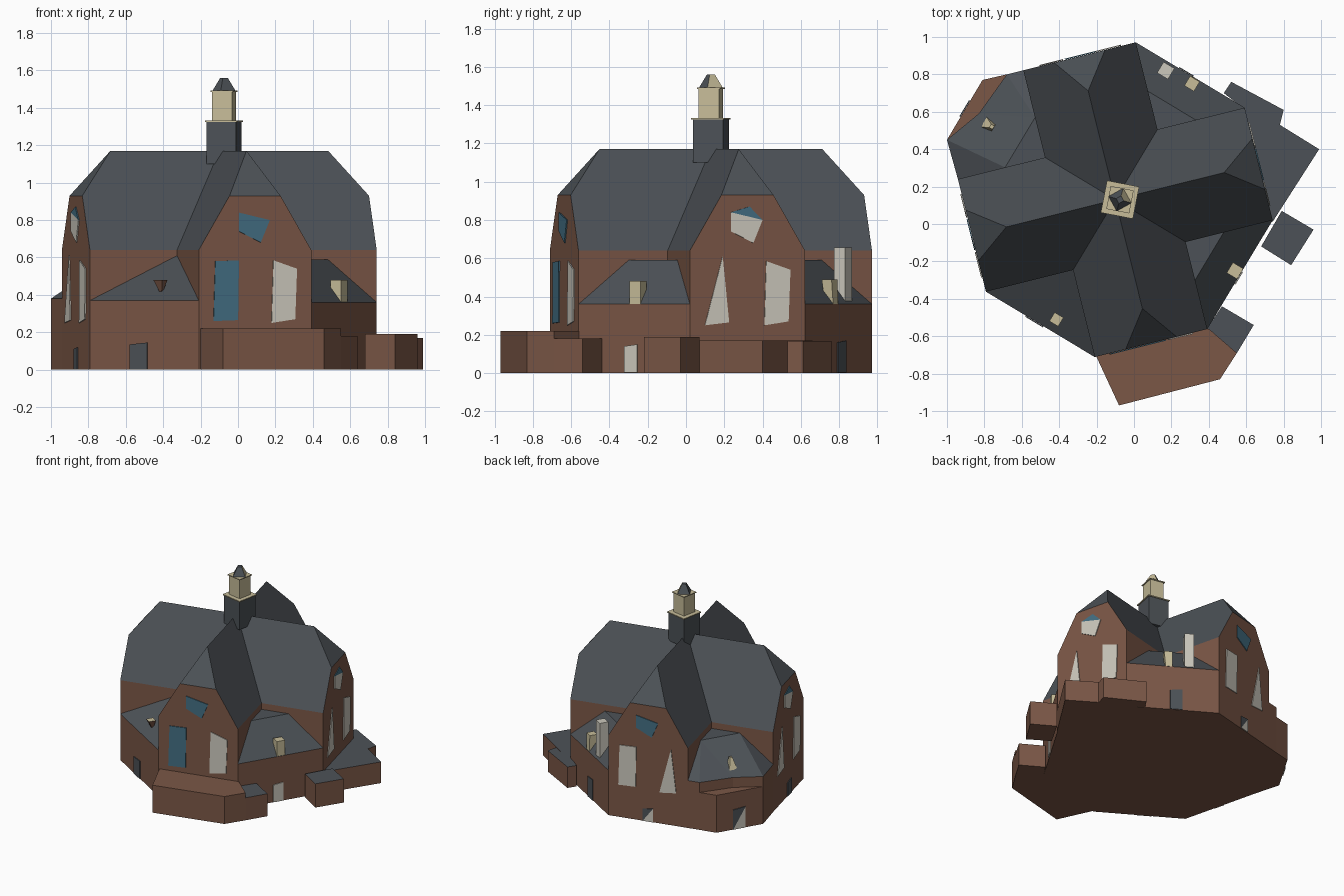
import bpy, bmesh, math
from mathutils import Vector as V

if "Cube" in bpy.data.objects:
    bpy.data.objects.remove(bpy.data.objects["Cube"])


def material(name, srgb):
    m = bpy.data.materials.new(name)
    m.diffuse_color = [((c + 0.055) / 1.055) ** 2.4 for c in srgb] + [1]
    m.use_nodes = True
    m.node_tree.nodes["Principled BSDF"].inputs["Base Color"].default_value = m.diffuse_color
    return m


MATS = [material("brick brown", (0.48, 0.34, 0.275)), material("slate grey", (0.30, 0.32, 0.34)),
        material("window white", (0.80, 0.785, 0.74)), material("cream", (0.78, 0.74, 0.60)),
        material("window blue", (0.26, 0.43, 0.51))]
BRICK, SLATE, WHITE, CREAM, BLUE = range(5)


def build(name, faces):
    """Mesh from (points, colour) faces with welded corners."""
    bm = bmesh.new()
    for pts, col in faces:
        bm.faces.new([bm.verts.new(p) for p in pts]).material_index = col
    bmesh.ops.remove_doubles(bm, verts=bm.verts, dist=1e-4)
    bmesh.ops.recalc_face_normals(bm, faces=bm.faces)
    me = bpy.data.meshes.new(name)
    bm.to_mesh(me)
    bm.free()
    for m in MATS:
        me.materials.append(m)
    ob = bpy.data.objects.new(name, me)
    bpy.context.collection.objects.link(ob)
    return ob


def up(p, z):
    return V((p[0], p[1], z))


def loft(name, low, high, col, top, sides=None):
    """Closed solid between two rings."""
    n = len(low)
    faces = [(low[::-1], col), (high, top)]
    for i in range(n):
        j = (i + 1) % n
        faces.append(([low[i], low[j], high[j], high[i]], sides[i] if sides else col))
    return build(name, faces)


def prism(name, pts, z0, z1, col, top):
    return loft(name, [up(p, z0) for p in pts], [up(p, z1) for p in pts], col, top)


def square(cx, cy, size, ang):
    r = size / math.sqrt(2)
    return [(cx + r * math.cos(ang + math.pi / 4 + i * math.pi / 2),
             cy + r * math.sin(ang + math.pi / 4 + i * math.pi / 2)) for i in range(4)]


def plate(name, P, Q, pts, col):
    """Thin pane on the wall P-Q; points are (distance from P, height)."""
    P, Q = up(P, 0), up(Q, 0)
    d = (Q - P).normalized()
    n = V((d.y, -d.x, 0))
    ring = [P + d * t + V((0, 0, z)) for t, z in pts]
    loft(name, [p + n * 0.001 for p in ring], [p + n * 0.007 for p in ring], col, col)


# Cross-shaped barn: four equal arms with clipped gables
C = V((-0.10, 0.13, 0))
LEN, HALF, EAVE, CLIP, RIDGE = 0.79, 0.31, 0.64, 0.93, 1.17
CLIPW = HALF * (RIDGE - CLIP) / (RIDGE - EAVE)


def arm(k, a, s, z=0):
    t = math.radians(14 + 90 * k)
    d, p = V((math.cos(t), math.sin(t), 0)), V((-math.sin(t), math.cos(t), 0))
    return C + d * a + p * s + V((0, 0, z))


faces, floor = [], []
for k in range(4):
    A = lambda a, s, z: arm(k, a, s, z)
    faces.append(([A(LEN, -HALF, 0), A(LEN, HALF, 0), A(LEN, HALF, EAVE), A(LEN, CLIPW, CLIP),
                   A(LEN, -CLIPW, CLIP), A(LEN, -HALF, EAVE)], BRICK))
    faces.append(([A(LEN, -CLIPW, CLIP), A(LEN, CLIPW, CLIP), A(0.60, 0, RIDGE)], SLATE))
    for s in (-1, 1):
        h = s * HALF
        faces.append(([A(HALF, h, 0), A(LEN, h, 0), A(LEN, h, EAVE), A(HALF, h, EAVE)], BRICK))
        faces.append(([A(0, 0, RIDGE), A(0.60, 0, RIDGE), A(LEN, s * CLIPW, CLIP),
                       A(LEN, h, EAVE), A(HALF, h, EAVE)], SLATE))
    floor += [A(LEN, -HALF, 0), A(LEN, HALF, 0), A(HALF, HALF, 0)]
faces.append((floor, BRICK))
build("cross_barn", faces)


# Low corner buildings between the arms
def corner(name, k, eave, top, reach, outer=()):
    I = arm(k, HALF, HALF)
    ring = [arm(k, LEN, HALF)] + [up(p, 0) for p in outer] + [arm(k, HALF, LEN)]
    R1, R2, T = arm(k, reach, HALF, top), arm(k, HALF, reach, top), up(I, top)
    e = [up(p, eave) for p in ring]
    f = [([ring[i], ring[i + 1], e[i + 1], e[i]], BRICK) for i in range(len(e) - 1)]
    f.append((ring + [I], BRICK))
    if reach > HALF:
        mid = (len(e) - 1) // 2
        for i in range(len(e) - 1):
            if i == mid:
                f.append(([e[i], e[i + 1], R2, R1], SLATE))
            else:
                f.append(([e[i], e[i + 1], R1 if i < mid else R2], SLATE))
        f += [([R1, R2, T], SLATE), ([I, ring[0], e[0], R1, T], BRICK),
              ([I, ring[-1], e[-1], R2, T], BRICK)]
    else:
        f += [(e + [T], SLATE), ([I, ring[0], e[0], T], BRICK), ([I, ring[-1], e[-1], T], BRICK)]
    build(name, f)


corner("back_right_corner", 0, 0.36, 0.59, 0.52)
corner("back_left_corner", 1, 0.38, 0.59, 0.53, [(-0.68, 0.80), (-0.83, 0.59), (-1.0, 0.45)])
corner("front_left_corner", 2, 0.37, 0.61, HALF)
corner("front_right_corner", 3, 0.36, 0.59, 0.52)
prism("back_left_terrace", [(-0.68, 0.80), (-0.81, 0.77), (-1.0, 0.45), (-0.83, 0.57)],
      0, 0.30, BRICK, BRICK)

# Flat-roofed ground floor annexes
prism("front_annex", [(-0.21, -0.69), (-0.08, -0.97), (0.46, -0.83), (0.55, -0.69), (0.40, -0.56)],
      0, 0.22, BRICK, BRICK)
prism("front_annex_step", [(0.39, -0.56), (0.55, -0.69), (0.64, -0.54), (0.47, -0.44)],
      0, 0.18, BRICK, SLATE)
prism("right_annex", [(0.59, 0.61), (0.74, 0.01), (0.99, 0.40), (0.78, 0.53), (0.57, 0.66)],
      0, 0.17, BRICK, SLATE)
prism("right_annex_wing", [(0.57, 0.63), (0.78, 0.53), (0.80, 0.61), (0.52, 0.76), (0.48, 0.70)],
      0, 0.168, BRICK, SLATE)
prism("right_block", [(0.68, -0.12), (0.84, -0.22), (0.96, -0.03), (0.79, 0.07)],
      0, 0.19, BRICK, SLATE)

# Gable windows
QUAD = [(0.40, 0.25), (0.53, 0.27), (0.54, 0.54), (0.41, 0.585)]
TRI = [(0.08, 0.25), (0.21, 0.265), (0.175, 0.61)]
LEFT_QUAD = [(0.08, 0.26), (0.215, 0.265), (0.22, 0.585), (0.09, 0.58)]
RIGHT_TRI = [(0.40, 0.25), (0.53, 0.265), (0.49, 0.61)]
ATTIC = [(0.22, 0.74), (0.34, 0.68), (0.39, 0.80), (0.22, 0.84)]
LAYOUT = [(TRI, WHITE, QUAD, WHITE, WHITE), (LEFT_QUAD, WHITE, RIGHT_TRI, WHITE, BLUE),
          (TRI, WHITE, QUAD, WHITE, WHITE), (LEFT_QUAD, BLUE, QUAD, WHITE, BLUE)]
for k, (lp, lc, rp, rc, ac) in enumerate(LAYOUT):
    P, Q = arm(k, LEN, -HALF), arm(k, LEN, HALF)
    plate("left_window", P, Q, lp, lc)
    plate("right_window", P, Q, rp, rc)
    plate("attic_window", P, Q, ATTIC, ac)
    if ac == WHITE:
        plate("attic_window_top", P, Q, [(0.22, 0.84), (0.39, 0.80), (0.32, 0.87)], BLUE)

# Doors
def door(P, Q, t, w, h, lower, upper):
    plate("door_lower", P, Q, [(t, 0.002), (t + w, 0.002), (t + w, h)], lower)
    plate("door_upper", P, Q, [(t, 0.002), (t + w, h), (t, h - 0.01)], upper)


door(arm(2, LEN, HALF), arm(2, HALF, LEN), 0.25, 0.11, 0.145, SLATE, SLATE)
door(arm(3, LEN, HALF), arm(3, HALF, LEN), 0.28, 0.08, 0.15, WHITE, WHITE)
door(arm(0, LEN, HALF), arm(0, HALF, LEN), 0.32, 0.09, 0.17, SLATE, SLATE)
door(arm(1, LEN, -HALF), arm(1, LEN, HALF), 0.27, 0.08, 0.11, WHITE, SLATE)
door(arm(2, LEN, -HALF), arm(2, LEN, HALF), 0.28, 0.08, 0.12, SLATE, SLATE)
door((-0.81, 0.77), (-1.0, 0.45), 0.13, 0.10, 0.17, WHITE, SLATE)

# Small dormers and the chimney
a = math.radians(-31)
prism("front_right_dormer", square(0.54, -0.25, 0.065, a), 0.36, 0.48, CREAM, CREAM)
loft("back_right_dormer", [up(p, 0.36) for p in square(0.31, 0.76, 0.05, a)],
     [up(p, 0.49) for p in square(0.31, 0.75, 0.06, a)], CREAM, CREAM)
loft("back_left_dormer", [up(p, 0.40) for p in square(-0.78, 0.53, 0.07, a)],
     [up(p, 0.50) for p in square(-0.76, 0.52, 0.02, a)], CREAM, CREAM)
loft("front_left_dormer", [up(p, 0.41) for p in square(-0.41, -0.50, 0.01, a)],
     [up(p, 0.48) for p in square(-0.415, -0.51, 0.055, a)], BRICK, CREAM)
prism("chimney", square(0.17, 0.82, 0.068, a), 0.36, 0.655, WHITE, WHITE)

# Ridge turret
X, Y, T = -0.075, 0.13, math.radians(-11)
prism("turret_base", square(X, Y, 0.16, T), 1.10, 1.325, SLATE, SLATE)
prism("turret_ledge", square(X, Y, 0.175, T), 1.325, 1.333, CREAM, CREAM)
prism("lantern", square(X, Y, 0.11, T), 1.333, 1.485, CREAM, CREAM)
prism("lantern_ledge", square(X, Y, 0.125, T), 1.485, 1.492, CREAM, CREAM)
loft("lantern_cap", [up(p, 1.492) for p in square(X, Y, 0.09, T + 0.7)],
     [up(p, 1.56) for p in square(X, Y, 0.03, T + 0.7)], SLATE, SLATE, [SLATE, SLATE, SLATE, CREAM])
